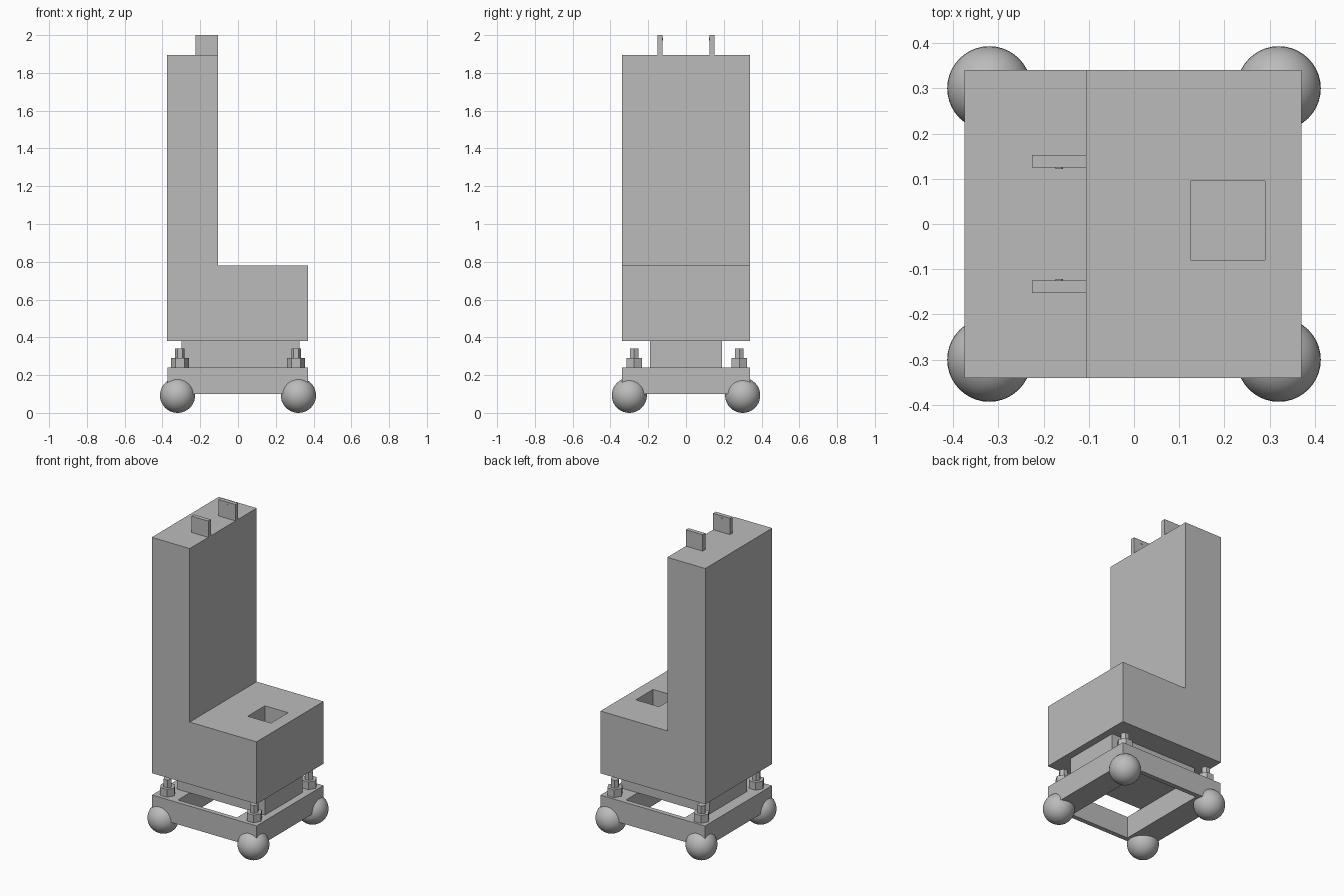
import bpy, bmesh, math

cube = bpy.data.objects.get("Cube")
if cube:
    bpy.data.objects.remove(cube, do_unlink=True)

grey = bpy.data.materials.new("plain_grey")
grey.use_nodes = True
grey.diffuse_color = (0.5, 0.5, 0.5, 1)
grey.node_tree.nodes["Principled BSDF"].inputs["Base Color"].default_value = (0.5, 0.5, 0.5, 1)


def finish(name, bm):
    bmesh.ops.recalc_face_normals(bm, faces=bm.faces)
    mesh = bpy.data.meshes.new(name)
    bm.to_mesh(mesh)
    bm.free()
    mesh.materials.append(grey)
    obj = bpy.data.objects.new(name, mesh)
    bpy.context.collection.objects.link(obj)
    return obj


def box(name, x, y, z):
    bm = bmesh.new()
    bmesh.ops.create_cube(bm, size=1)
    for v in bm.verts:
        for i, (lo, hi) in enumerate((x, y, z)):
            v.co[i] = lo if v.co[i] < 0 else hi
    return finish(name, bm)


def prism(name, centre, radius, height, sides, axis="z"):
    bm = bmesh.new()
    bmesh.ops.create_cone(bm, cap_ends=True, segments=sides, radius1=radius,
                          radius2=radius, depth=height)
    # Point the corners of the hexagons along x
    if abs(max(v.co.x for v in bm.verts) - radius) > 1e-4:
        for v in bm.verts:
            v.co.x, v.co.y = v.co.y, -v.co.x
    obj = finish(name, bm)
    obj.location = centre
    if axis == "y":
        obj.rotation_euler.x = math.pi / 2
    return obj


def cut(target, cutter):
    mod = target.modifiers.new("cut", "BOOLEAN")
    mod.operation = "DIFFERENCE"
    mod.solver = "EXACT"
    mod.object = cutter
    cutter.hide_render = True
    cutter.hide_viewport = True
    cutter.display_type = "WIRE"


# L-shaped body: extruded side profile
profile = [(-0.375, 0.38), (0.37, 0.38), (0.37, 0.78),
           (-0.105, 0.78), (-0.105, 1.895), (-0.375, 1.895)]
bm = bmesh.new()
face = bm.faces.new([bm.verts.new((x, -0.34, z)) for x, z in profile])
side = bmesh.ops.extrude_face_region(bm, geom=[face])
bmesh.ops.translate(bm, vec=(0, 0.68, 0),
                    verts=[e for e in side["geom"] if isinstance(e, bmesh.types.BMVert)])
body = finish("body", bm)

# Square pocket in the low deck
cut(body, box("pocket_cutter", (0.125, 0.29), (-0.08, 0.095), (0.58, 0.9)))

# Pedestal and open base frame
box("pedestal", (-0.3, 0.325), (-0.19, 0.19), (0.24, 0.38))
frame = box("base_frame", (-0.373, 0.37), (-0.34, 0.34), (0.1, 0.24))
cut(frame, box("frame_cutter", (-0.21, 0.21), (-0.31, 0.31), (0, 0.3)))

# Corner balls with stacked hexagonal bolts
for sx, end in ((-1, "right"), (1, "left")):
    for sy, depth in ((-1, "front"), (1, "back")):
        tag = f"{depth}_{end}"
        bm = bmesh.new()
        bmesh.ops.create_uvsphere(bm, u_segments=40, v_segments=20, radius=0.093)
        for f in bm.faces:
            f.smooth = True
        ball = finish("ball_foot_" + tag, bm)
        ball.location = (sx * 0.32, sy * 0.3, 0.093)
        x, y = sx * 0.308, sy * 0.278 + 0.004
        prism("nut_" + tag, (x, y, 0.265), 0.048, 0.05, 6)
        prism("bolt_" + tag, (x, y, 0.315), 0.026, 0.05, 6)

# Upright lugs on top with small pins on their inner faces
for s, tag in ((-1, "front"), (1, "back")):
    y = sorted((s * 0.125, s * 0.152))
    box("lug_" + tag, (-0.225, -0.105), y, (1.895, 2.0))
    prism("lug_pin_" + tag, (-0.165, s * 0.127, 1.98), 0.008, 0.01, 12, "y")
